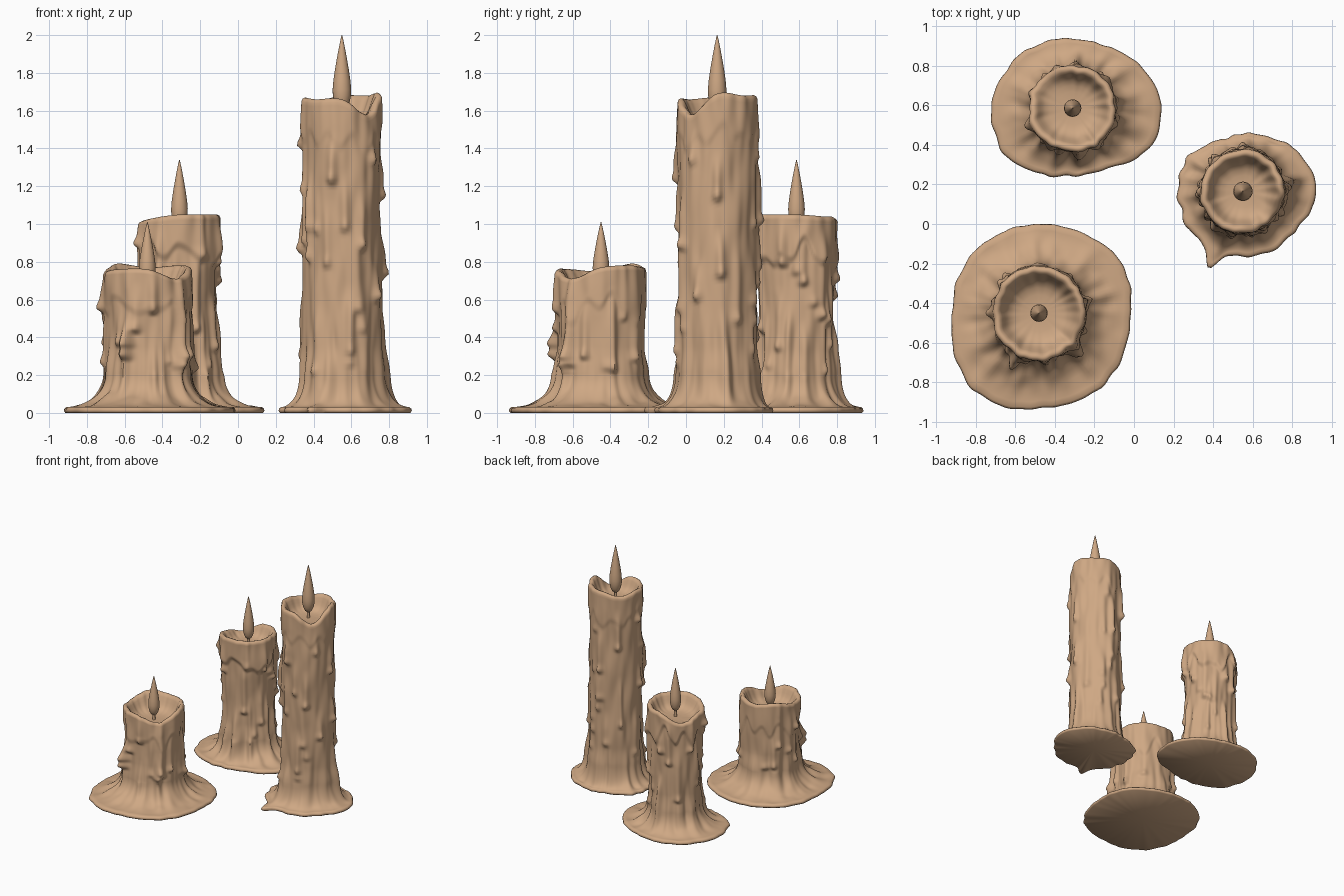
import bpy, bmesh, math, random
from mathutils import Vector, noise

if "Cube" in bpy.data.objects:
    bpy.data.objects.remove(bpy.data.objects["Cube"])

wax = bpy.data.materials.new("warm tan wax")
wax.use_nodes = True
TAN = (0.62, 0.39, 0.23, 1)
wax.diffuse_color = TAN
wax.node_tree.nodes["Principled BSDF"].inputs["Base Color"].default_value = TAN

SIDES = 144
WALL_ROWS = 80
POOL_ROWS = 14


def around(values, a):
    """Smooth periodic interpolation of evenly spaced values by angle."""
    n = len(values)
    u = (a / math.tau * n) % n
    i, f = int(u), u % 1
    p, q, r, s = (values[(i + k) % n] for k in (-1, 0, 1, 2))
    return q + f / 2 * (r - p + f * (2*p - 5*q + 4*r - s + f * (3*(q - r) + s - p)))


def smooth(e0, e1, x):
    t = min(max((x - e0) / (e1 - e0), 0), 1)
    return t * t * (3 - 2 * t)


def angle_gap(a, b):
    return (a - b + math.pi) % math.tau - math.pi


def lathe(name, rings, centre):
    """Skin a list of rings, closing both ends with a fan."""
    bm = bmesh.new()
    loops = [[bm.verts.new(p) for p in ring] for ring in rings]
    for lower, upper in zip(loops, loops[1:]):
        n = len(lower)
        for i in range(n):
            j = (i + 1) % n
            bm.faces.new((lower[i], lower[j], upper[j], upper[i]))
    for loop, flip in ((loops[0], True), (loops[-1], False)):
        tip = bm.verts.new(sum((v.co for v in loop), Vector()) / len(loop))
        for i in range(len(loop)):
            pair = (loop[i], loop[(i + 1) % len(loop)])
            bm.faces.new((tip, *(reversed(pair) if flip else pair)))
    mesh = bpy.data.meshes.new(name)
    bm.to_mesh(mesh)
    bm.free()
    mesh.materials.append(wax)
    obj = bpy.data.objects.new(name, mesh)
    obj.location = (*centre, 0)
    bpy.context.collection.objects.link(obj)
    bpy.ops.object.select_all(action='DESELECT')
    obj.select_set(True)
    bpy.context.view_layer.objects.active = obj
    bpy.ops.object.shade_smooth_by_angle(angle=math.radians(60))
    return obj


def circle(radius, z, sides):
    return [(radius * math.cos(k * math.tau / sides),
             radius * math.sin(k * math.tau / sides), z) for k in range(sides)]


def candle(name, centre, radius, pool, rim, floor, foot, skirt, drips, finger, flame, seed):
    rng = random.Random(seed)
    top = sum(rim) / len(rim)
    runs = [(math.radians(a), hi, lo, 0.024, 0.022) for a, hi, lo in drips]
    # Extra runs of wax, more of them near the foot
    for _ in range(26):
        low = rng.uniform(0.1, top - 0.2) * rng.uniform(0.5, 1)
        runs.append((rng.uniform(0, math.tau), low + rng.uniform(0.12, 0.4), low,
                     rng.uniform(0.015, 0.03), rng.uniform(0.008, 0.02)))

    def swell(a, z):
        """Outward thickness of the melted wax on the wall."""
        x, y = math.cos(a), math.sin(a)
        d = 0.012 * noise.noise(Vector((x * 1.6, y * 1.6, z * 3 + seed)))
        d += 0.010 * noise.noise(Vector((x * 4, y * 4, z * 4 + seed)))
        d += 0.022 * noise.noise(Vector((x * 5, y * 5, z * 1.2 + seed))) * smooth(0.55, 0.2, z)
        # Scalloped skirt below the rim
        edge = top - 0.2 + 0.2 * noise.noise(Vector((x * 2.2, y * 2.2, seed)))
        d += skirt * smooth(edge - 0.03, edge + 0.02, z)
        for b, hi, lo, w, amp in runs:
            g = abs(angle_gap(a, b)) * radius / w
            if g < 2.5 and lo - 0.05 < z < hi + 0.1:
                body = smooth(lo - 0.025, lo + 0.015, z) * smooth(hi + 0.1, hi - 0.08, z)
                bulb = 1 + 0.7 * math.exp(-((z - lo - 0.02) / 0.03) ** 2)
                d += amp * body * bulb * math.exp(-g * g)
        return d

    columns = []
    for k in range(SIDES):
        a = k * math.tau / SIDES
        x, y = math.cos(a), math.sin(a)
        edge = around(pool, a) + 0.016 * noise.noise(Vector((x * 5, y * 5, seed)))
        if finger:
            edge += 0.08 * math.exp(-(angle_gap(a, math.radians(finger)) / 0.09) ** 2)
        lip = around(rim, a)
        col = [(edge - 0.008, 0), (edge, 0.01), (edge - 0.003, 0.022)]
        # Spilled pool rising into the foot of the wall
        base = radius + 0.012 + swell(a, foot)
        for i in range(POOL_ROWS):
            t = 1 - i / POOL_ROWS
            r = base + (edge - 0.012 - base) * t ** 1.7
            ripple = noise.noise(Vector((x * r * 14, y * r * 14, seed)))
            streak = noise.noise(Vector((x * 4, y * 4, seed + 7)))
            z = 0.03 + (foot - 0.03) * (1 - t) ** 1.9
            col.append((r, z + (0.012 * ripple + 0.02 * streak) * math.sin(math.pi * t)))
        # Wall
        for i in range(WALL_ROWS + 1):
            t = i / WALL_ROWS
            z = foot + (lip - 0.02 - foot) * t
            flare = 0.012 * smooth(foot + 0.15, foot, z)
            col.append((radius + flare + swell(a, z), z))
        # Rounded lip and melted bowl
        r = col[-1][0]
        col += [(r - 0.006, lip - 0.006), (r - 0.018, lip), (r - 0.032, lip - 0.005)]
        r -= 0.032
        drop = lip - 0.005 - floor
        for s, h in ((0.94, 0.82), (0.88, 0.6), (0.82, 0.4), (0.74, 0.22),
                     (0.62, 0.09), (0.45, 0.02), (0.2, 0), (0.06, 0)):
            col.append((r * s, floor + drop * h))
        columns.append([(r * x, r * y, z) for r, z in col])
    lathe(name + "_candle_wax", list(zip(*columns)), centre)

    # Wick and flame
    low, high, wide = flame
    lathe(name + "_wick", [circle(0.012, floor - 0.01, 12), circle(0.01, low + 0.03, 12)], centre)
    shape = ((0, 0.25), (0.03, 0.55), (0.1, 0.82), (0.2, 0.98), (0.28, 1), (0.4, 0.92),
             (0.55, 0.74), (0.7, 0.53), (0.85, 0.3), (0.95, 0.13), (1, 0.03))
    lathe(name + "_flame", [circle(wide * r, low + (high - low) * t, 24) for t, r in shape], centre)


candle("short", (-0.48, -0.45), 0.228,
       pool=(.465, .49, .46, .45, .45, .45, .44, .48, .51, .48, .49, .48),
       rim=(.77, .78, .77, .79, .75, .76, .76, .71), floor=0.64, foot=0.2, skirt=0.008,
       drips=((-83, .68, .53), (-105, .6, .43), (-118, .4, .13), (180, .66, .54), (-40, .5, .25)),
       finger=None, flame=(0.68, 1.01, 0.044), seed=3)

candle("medium", (-0.31, 0.585), 0.198,
       pool=(.45, .41, .36, .35, .37, .39, .41, .42, .375, .345, .35, .43),
       rim=(1.05, 1.04, 1.03, .96, 1.0, 1.03, 1.05, 1.05), floor=0.93, foot=0.19, skirt=0.02,
       drips=((-65, .8, .43), (-20, .95, .78), (10, .95, .68), (40, .9, .5), (110, .9, .6),
              (160, .95, .7), (200, .95, .88), (240, .9, .74)),
       finger=None, flame=(0.98, 1.34, 0.044), seed=11)

candle("tall", (0.55, 0.165), 0.205,
       pool=(.37, .35, .31, .29, .29, .33, .33, .33, .34, .33, .33, .34),
       rim=(1.69, 1.68, 1.68, 1.65, 1.67, 1.66, 1.66, 1.58), floor=1.55, foot=0.2, skirt=0.007,
       drips=((-60, 1.1, .87), (-104, 1.4, 1.22), (180, 1.5, 1.4), (185, 1.0, .85), (0, 1.3, 1.13),
              (5, .9, .72), (-30, .75, .6), (-130, .5, .2), (90, 1.3, 1.0), (130, 1.45, 1.2)),
       finger=246, flame=(1.6, 2.0, 0.049), seed=23)
